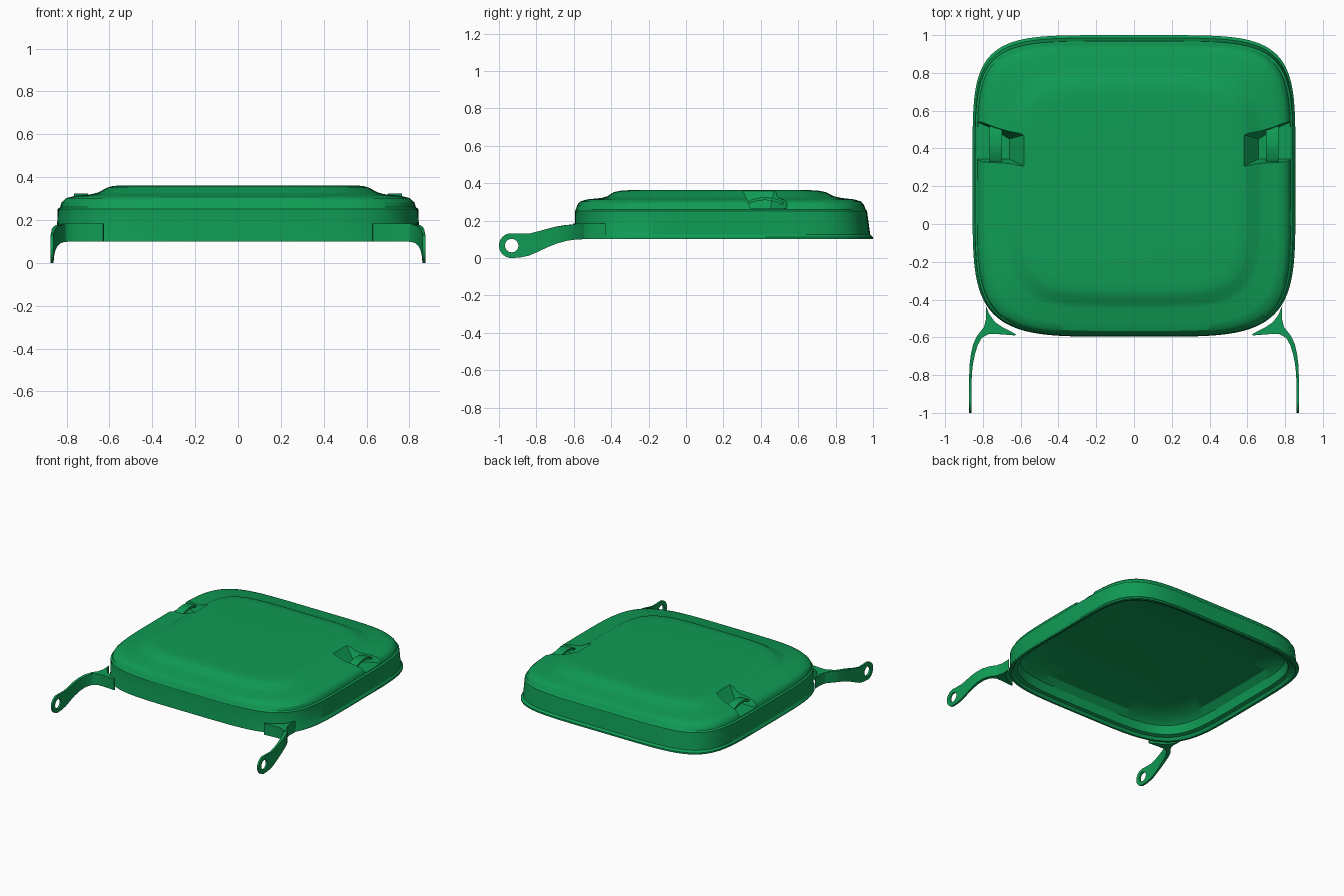
import bpy, bmesh, math
from mathutils import Vector

if "Cube" in bpy.data.objects:
    bpy.data.objects.remove(bpy.data.objects["Cube"])

green = bpy.data.materials.new("lid green")
green.diffuse_color = (0.005, 0.33, 0.09, 1)
green.use_nodes = True
green.node_tree.nodes["Principled BSDF"].inputs["Base Color"].default_value = green.diffuse_color


def make(name, loops, closed=False):
    """Skin a row of equal-length vertex loops; cap the ends unless closed."""
    bm = bmesh.new()
    rows = [[bm.verts.new(p) for p in loop] for loop in loops]
    n = len(rows[0])
    for a, b in zip(rows, rows[1:]):
        for i in range(n):
            j = (i + 1) % n
            bm.faces.new((a[i], a[j], b[j], b[i]))
    bm.faces.new(rows[0])
    bm.faces.new(rows[-1])
    bmesh.ops.recalc_face_normals(bm, faces=bm.faces)
    me = bpy.data.meshes.new(name)
    bm.to_mesh(me)
    bm.free()
    ob = bpy.data.objects.new(name, me)
    bpy.context.collection.objects.link(ob)
    me.materials.append(green)
    return ob


def select(ob):
    bpy.ops.object.select_all(action='DESELECT')
    ob.select_set(True)
    bpy.context.view_layer.objects.active = ob


def cut(ob, cutter):
    mod = ob.modifiers.new("cut", 'BOOLEAN')
    mod.operation = 'DIFFERENCE'
    mod.solver = 'EXACT'
    mod.object = cutter
    select(ob)
    bpy.ops.object.modifier_apply(modifier=mod.name)
    bpy.data.objects.remove(cutter)


def smooth(ob, deg=35):
    select(ob)
    bpy.ops.object.shade_smooth_by_angle(angle=math.radians(deg))


def ring(a, y0, y1, z, count=96):
    """Rounded-square outline, a little squarer at the back."""
    c, b = (y0 + y1) / 2, (y1 - y0) / 2
    pts = []
    for i in range(count):
        t = 2 * math.pi * (i + 0.5) / count
        co, si = math.cos(t), math.sin(t)
        e = 2 / (5.3 if si > 0 else 4.6)
        pts.append((math.copysign(a * abs(co) ** e, co),
                    c + math.copysign(b * abs(si) ** e, si), z))
    return pts


# Lid shell: from the inner ceiling down to the rim, then up the outside to the top panel
sections = [
    (.40, -.15, .50, .270), (.60, -.35, .73, .252), (.74, -.49, .87, .230),
    (.785, -.535, .915, .190), (.80, -.55, .935, .128), (.825, -.57, .955, .120),
    (.838, -.583, .98, .100), (.855, -.597, 1.0, .100), (.855, -.597, 1.0, .112),
    (.846, -.595, .985, .125), (.842, -.594, .968, .252), (.830, -.588, .960, .260),
    (.824, -.583, .953, .282), (.803, -.566, .936, .302), (.76, -.53, .90, .313),
    (.68, -.45, .83, .321), (.650, -.42, .79, .330), (.612, -.388, .75, .351),
    (.585, -.355, .715, .359), (.54, -.31, .67, .362)]
lid = make("lid", [ring(*s) for s in sections])

for s, side in ((-1, "left"), (1, "right")):
    # Grip recess cut into the shoulder, open to the outside
    floor = [(.66, .345), (.95, .345), (.95, .56), (.84, .545), (.74, .50), (.66, .45)]
    top = [(.57, .30), (.95, .30), (.95, .60), (.84, .575), (.74, .53), (.57, .475)]
    cut(lid, make("recess_cutter", [[(s * x, y, .264) for x, y in floor],
                                    [(s * x, y, .375) for x, y in top]]))

    # Arched grip bar bridging the recess
    arch = []
    for i in range(13):
        u = i / 12
        y, z = .315 + .215 * u, .292 + .033 * math.sin(math.pi * u) ** .8
        arch.append([(s * .70, y, z - .016), (s * .765, y, z - .016),
                     (s * .765, y, z), (s * .70, y, z)])
    smooth(make(side + "_grip_bar", arch))

    # Hinge arm: a bent strip (x, y, bottom, top) ending in a round eye
    path = [(.765, -.535, .10, .183), (.79, -.565, .10, .181), (.82, -.60, .098, .179),
            (.84, -.64, .092, .176), (.853, -.69, .078, .168), (.861, -.74, .058, .156),
            (.865, -.79, .034, .142), (.867, -.84, .012, .130), (.867, -.89, .002, .130)]
    for i in range(13):
        t = i / 12 * math.radians(86)
        h = .066 * math.cos(t)
        path.append((.867, -.934 - .066 * math.sin(t), .066 - h, .066 + h))
    strip = []
    for i, (x, y, lo, hi) in enumerate(path):
        p, q = path[max(i - 1, 0)], path[min(i + 1, len(path) - 1)]
        d = Vector((q[0] - p[0], q[1] - p[1])).normalized()
        th = .007 + .010 * max(0, 1 - i / 6)
        nx, ny = -d.y * th, d.x * th
        strip.append([(s * (x - nx), y - ny, lo), (s * (x + nx), y + ny, lo),
                      (s * (x + nx), y + ny, hi), (s * (x - nx), y - ny, hi)])
    arm = make(side + "_hinge_arm", strip)
    hole = [[(s * x, -.932 + .036 * math.cos(k * math.pi / 12),
              .066 + .036 * math.sin(k * math.pi / 12)) for k in range(24)]
            for x in (.80, .93)]
    cut(arm, make("eye_cutter", hole))
    smooth(arm)

    # Forked bracket joining the arm to the lid corner
    fork = [(.785, -.43), (.765, -.48), (.735, -.52), (.69, -.55), (.625, -.583),
            (.63, -.59), (.72, -.583), (.77, -.583), (.81, -.605), (.825, -.59),
            (.795, -.55), (.783, -.50)]
    smooth(make(side + "_bracket", [[(s * x, y, z) for x, y in fork] for z in (.10, .184)]))

smooth(lid, 32)
